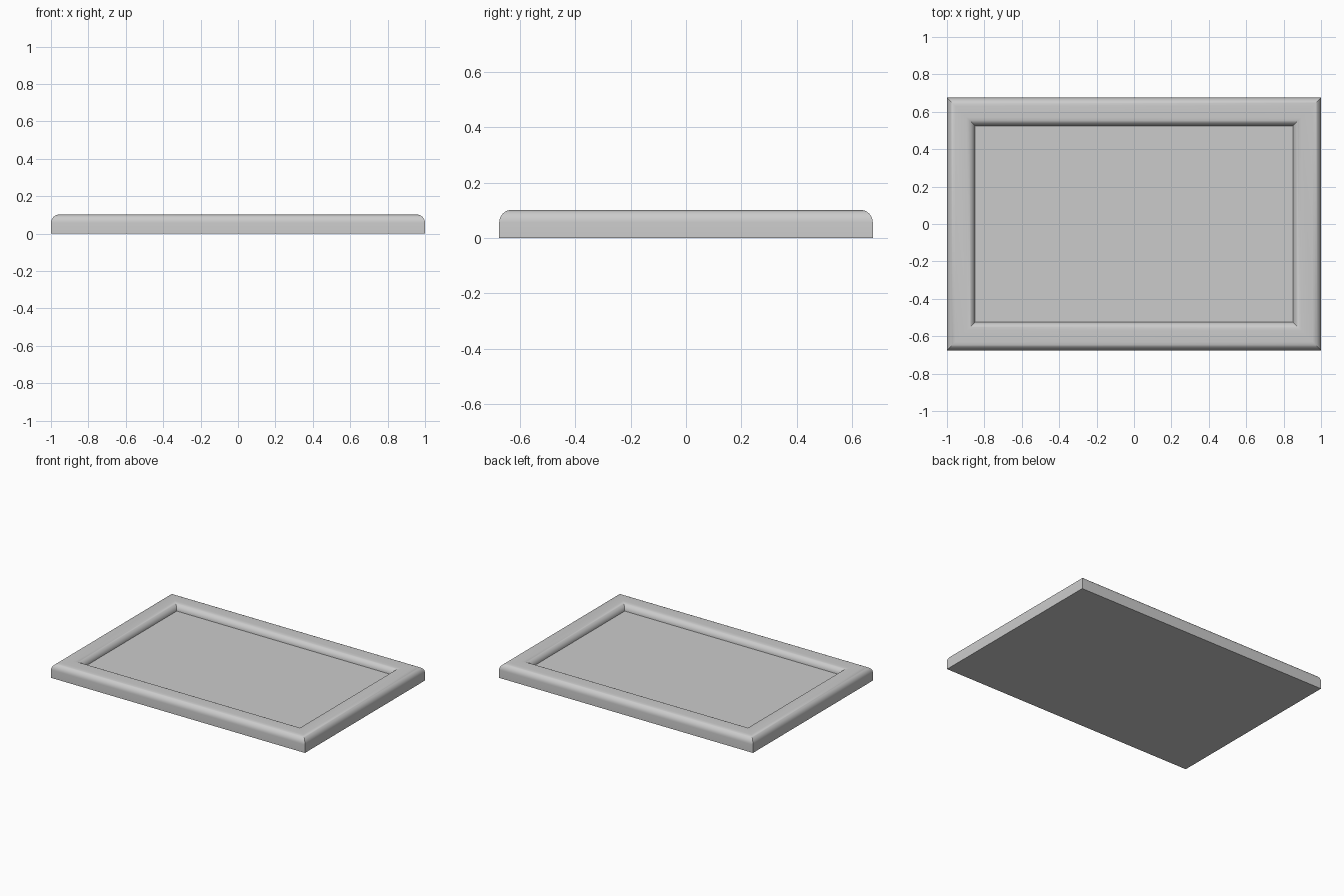
import bpy, bmesh, math

if "Cube" in bpy.data.objects:
    bpy.data.objects.remove(bpy.data.objects["Cube"])

X, Y, H = 1.0, 0.675, 0.102      # outer half sizes and height
RAIL, R, SEG = 0.15, 0.045, 8    # rail width, rounding radius, arc steps

# Rail cross-section as (inset from outer edge, height), outside to inside
arc = [math.pi / 2 * i / SEG for i in range(SEG + 1)]
profile = [(0, 0)]
profile += [(R - R * math.cos(a), H - R + R * math.sin(a)) for a in arc]
profile += [(RAIL - R + R * math.sin(a), H - R + R * math.cos(a)) for a in arc]

# Mitred rectangular rings, bridged into the raised rim
bm = bmesh.new()
rings = [[bm.verts.new((sx * (X - d), sy * (Y - d), z))
          for sx, sy in ((-1, -1), (1, -1), (1, 1), (-1, 1))]
         for d, z in profile]
for a, b in zip(rings, rings[1:]):
    for i in range(4):
        j = (i + 1) % 4
        bm.faces.new((a[i], a[j], b[j], b[i]))

# Flat underside and recessed panel
bm.faces.new(rings[0][::-1])
bm.faces.new(rings[-1])
bmesh.ops.recalc_face_normals(bm, faces=bm.faces)

mesh = bpy.data.meshes.new("framed_panel")
bm.to_mesh(mesh)
bm.free()
panel = bpy.data.objects.new("framed_panel", mesh)
bpy.context.collection.objects.link(panel)
bpy.context.view_layer.objects.active = panel
panel.select_set(True)
bpy.ops.object.shade_smooth_by_angle(angle=math.radians(30))
